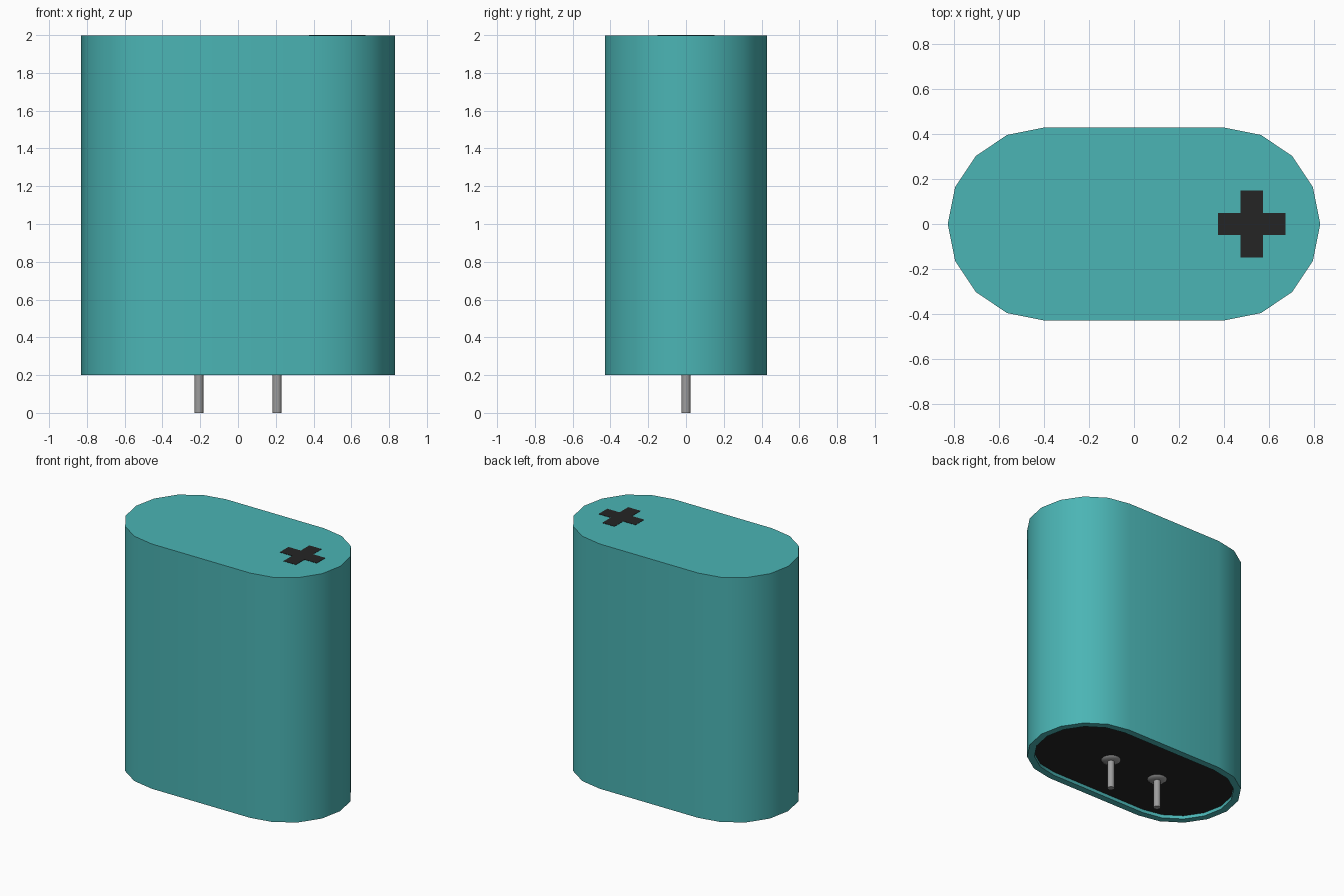
import bpy
import bmesh
import math

cube = bpy.data.objects.get("Cube")
if cube:
    bpy.data.objects.remove(cube, do_unlink=True)


def material(name, rgb, rough=0.5):
    m = bpy.data.materials.new(name)
    m.use_nodes = True
    m.diffuse_color = (*rgb, 1)
    bsdf = m.node_tree.nodes["Principled BSDF"]
    bsdf.inputs["Base Color"].default_value = (*rgb, 1)
    bsdf.inputs["Roughness"].default_value = rough
    return m


teal = material("teal", (0.07, 0.46, 0.46))
black = material("black", (0.018, 0.018, 0.018))
grey = material("metal grey", (0.34, 0.34, 0.34))


def loft(name, rings, mats, floor_material=0):
    """Skin a stack of equal rings, the first and last being capped."""
    bm = bmesh.new()
    loops = [[bm.verts.new(p) for p in ring] for ring in rings]
    n = len(loops[0])
    for a, b in zip(loops, loops[1:]):
        for i in range(n):
            j = (i + 1) % n
            bm.faces.new((a[i], a[j], b[j], b[i]))
    bm.faces.new(loops[0])
    last = bm.faces.new(loops[-1])
    last.material_index = floor_material
    bmesh.ops.recalc_face_normals(bm, faces=bm.faces)
    mesh = bpy.data.meshes.new(name)
    bm.to_mesh(mesh)
    bm.free()
    for m in mats:
        mesh.materials.append(m)
    mesh.shade_smooth()
    mesh.set_sharp_from_angle(angle=math.radians(35))
    ob = bpy.data.objects.new(name, mesh)
    bpy.context.collection.objects.link(ob)
    return ob


def stadium(radius, z, half=0.4, segs=8):
    """Outline of two half circles joined by straight sides."""
    pts = []
    for side, start in ((1, -math.pi / 2), (-1, math.pi / 2)):
        for i in range(segs + 1):
            a = start + math.pi * i / segs
            pts.append((side * half + radius * math.cos(a), radius * math.sin(a), z))
    return pts


def circle(x, radius, z, segs=16):
    return [(x + radius * math.cos(2 * math.pi * i / segs),
             radius * math.sin(2 * math.pi * i / segs), z) for i in range(segs)]


# Can with a rim around a shallow recessed black base
BASE, FLOOR, TOP = 0.2, 0.225, 1.998
loft("can_body",
     [stadium(0.43, TOP), stadium(0.43, BASE), stadium(0.38, BASE), stadium(0.38, FLOOR)],
     [teal, black], floor_material=1)

# Two pins, each with a low domed collar in the recess
for side, x in (("right", -0.207), ("left", 0.207)):
    loft(side + "_pin", [circle(x, 0.024, FLOOR), circle(x, 0.024, 0)], [grey])
    profile = ((0.068, FLOOR), (0.062, 0.219), (0.048, 0.213), (0.026, 0.209))
    loft(side + "_pin_collar", [circle(x, r, z) for r, z in profile], [grey])

# Plus mark as a thin plate on the top
arm, half_width, centre = 0.15, 0.05, 0.525
outline = []
for k in range(4):
    c, s = round(math.cos(k * math.pi / 2)), round(math.sin(k * math.pi / 2))
    for px, py in ((arm, -half_width), (arm, half_width), (half_width, half_width)):
        outline.append((centre + c * px - s * py, s * px + c * py))
loft("plus_mark", [[(x, y, z) for x, y in outline] for z in (TOP - 0.002, 2.0)], [black])
